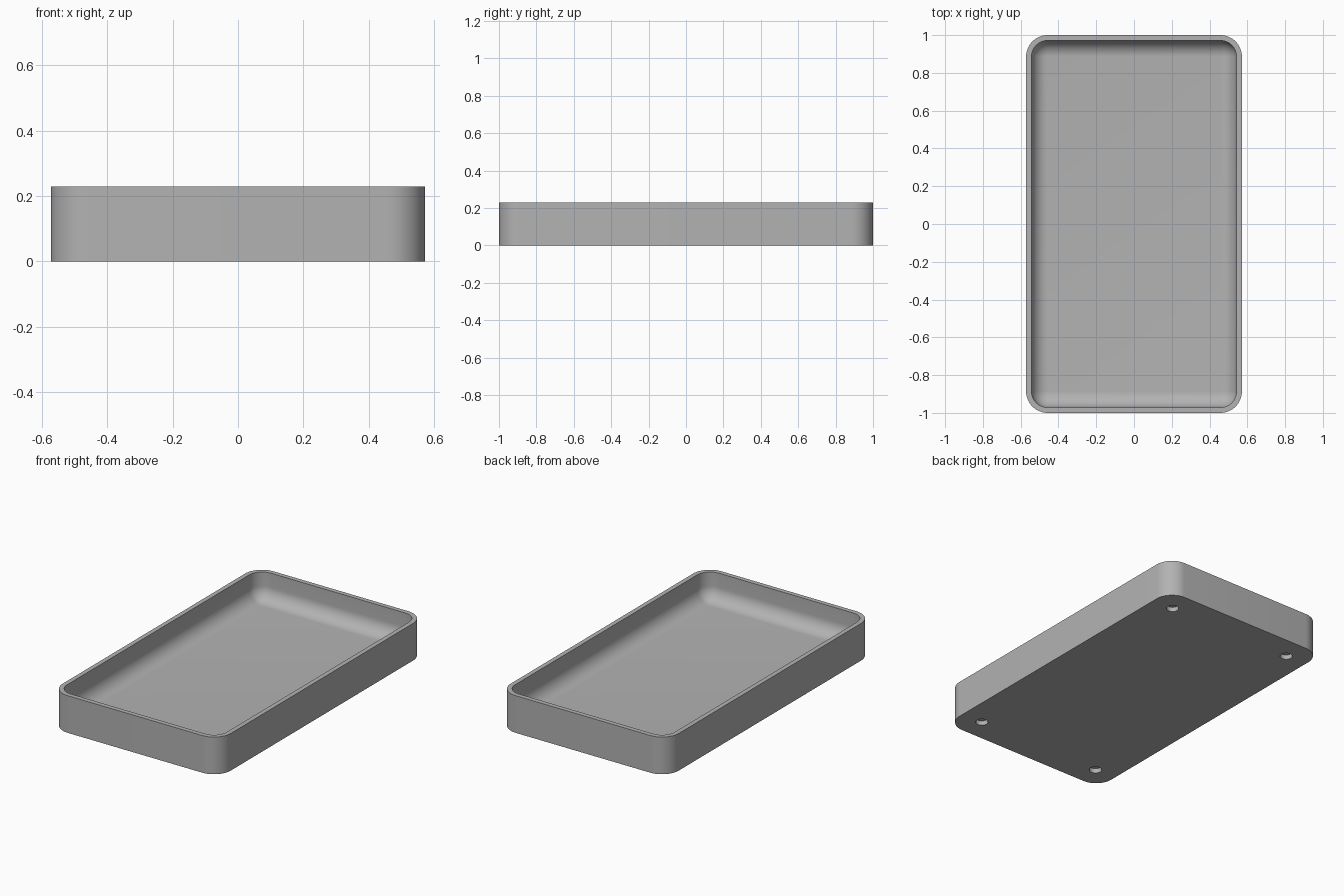
import bpy, bmesh, math

if "Cube" in bpy.data.objects:
    bpy.data.objects.remove(bpy.data.objects["Cube"], do_unlink=True)

MM = 2 / 70                                # tray is proportioned as 70 x 40 x 8
HALF_X, HALF_Y, HEIGHT = 20 * MM, 35 * MM, 8 * MM
WALL, FLOOR, CORNER = MM, 2 * MM, 4 * MM
FILLET = CORNER - WALL
SEGMENTS = 12

grey = bpy.data.materials.new("grey plastic")
grey.use_nodes = True
colour = (0.45, 0.45, 0.45, 1)
grey.diffuse_color = colour
grey.node_tree.nodes["Principled BSDF"].inputs["Base Color"].default_value = colour


def ring(bm, inset, z):
    """Rounded rectangle of vertices, inset from the outer wall."""
    radius = max(CORNER - inset, 0)
    verts = []
    for quarter, (sx, sy) in enumerate([(1, 1), (-1, 1), (-1, -1), (1, -1)]):
        for i in range(SEGMENTS + 1):
            a = (quarter + i / SEGMENTS) * math.pi / 2
            verts.append(bm.verts.new((sx * (HALF_X - CORNER) + radius * math.cos(a),
                                       sy * (HALF_Y - CORNER) + radius * math.sin(a), z)))
    return verts


# Section of the tray: outer wall, rim, inner wall, rounded edge to the floor
section = [(0, 0), (0, HEIGHT), (WALL, HEIGHT)]
for i in range(SEGMENTS + 1):
    a = i / SEGMENTS * math.pi / 2
    section.append((WALL + FILLET * (1 - math.cos(a)),
                    FLOOR + FILLET * (1 - math.sin(a))))

bm = bmesh.new()
rings = [ring(bm, inset, z) for inset, z in section]
for low, high in zip(rings, rings[1:]):
    for i in range(len(low)):
        j = (i + 1) % len(low)
        bm.faces.new((low[i], low[j], high[j], high[i]))
bm.faces.new(rings[0][::-1])
bm.faces.new(rings[-1])
bmesh.ops.remove_doubles(bm, verts=bm.verts, dist=1e-5)
bmesh.ops.recalc_face_normals(bm, faces=bm.faces)
mesh = bpy.data.meshes.new("tray")
bm.to_mesh(mesh)
bm.free()
mesh.materials.append(grey)
tray = bpy.data.objects.new("tray", mesh)
bpy.context.collection.objects.link(tray)

# Four blind round holes in the underside, one near each corner
cutters = []
for sx in (-1, 1):
    for sy in (-1, 1):
        bpy.ops.mesh.primitive_cylinder_add(
            vertices=32, radius=1.25 * MM, depth=2 * MM,
            location=(sx * (HALF_X - 5 * MM), sy * (HALF_Y - 5 * MM), 0))
        cutter = bpy.context.object
        cutter.name = "hole_cutter"
        cutter.hide_render = True
        cutter.data.materials.append(grey)
        cutters.append(cutter)
        cut = tray.modifiers.new("hole", 'BOOLEAN')
        cut.operation = 'DIFFERENCE'
        cut.solver = 'EXACT'
        cut.object = cutter

bpy.ops.object.select_all(action='DESELECT')
tray.select_set(True)
bpy.context.view_layer.objects.active = tray
for name in [m.name for m in tray.modifiers]:
    bpy.ops.object.modifier_apply(modifier=name)
for cutter in cutters:
    bpy.data.objects.remove(cutter, do_unlink=True)
bpy.ops.object.shade_smooth_by_angle(angle=math.radians(30))
